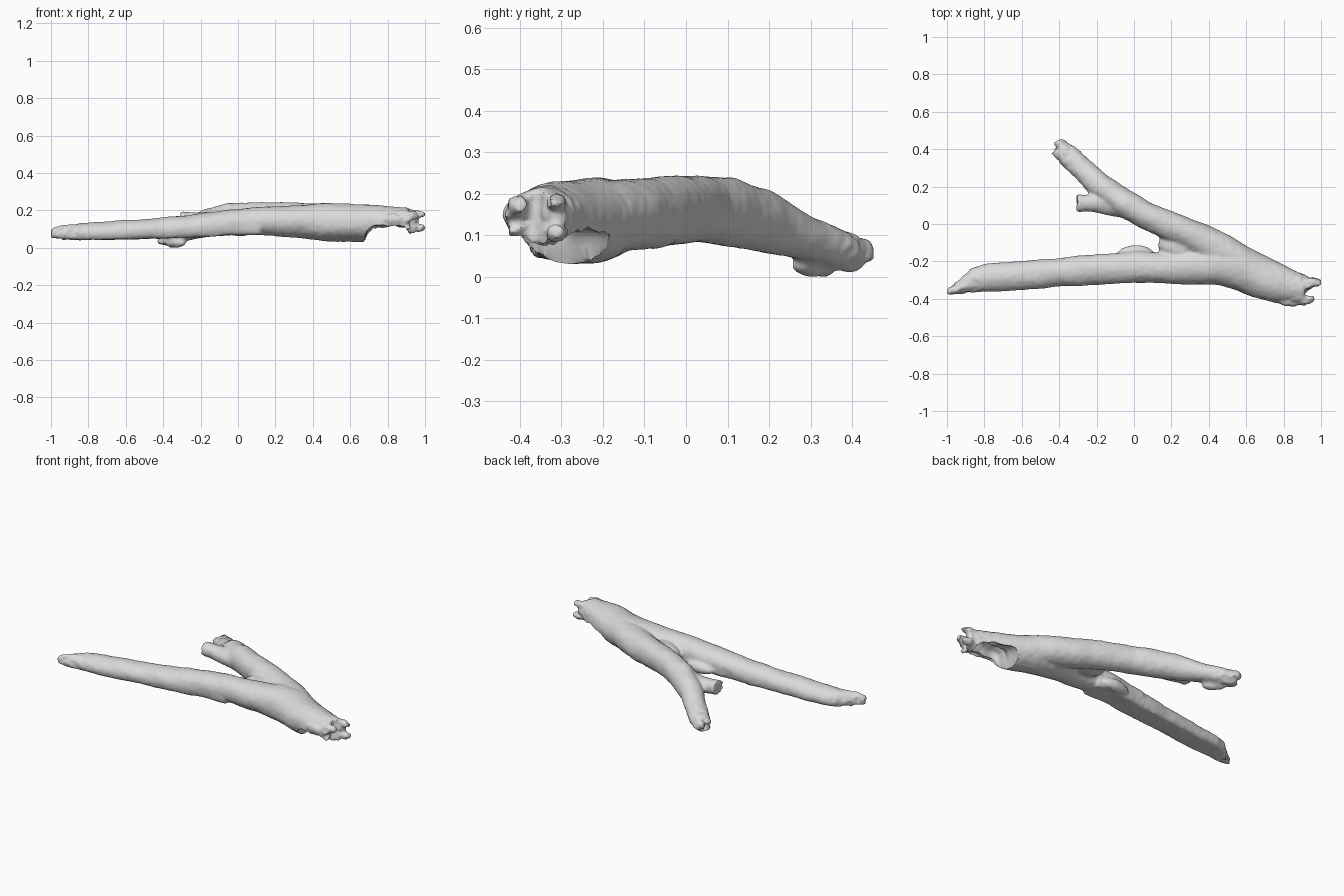
import bpy, bmesh, math, random
from mathutils import Vector, Matrix, noise

random.seed(4)
cube = bpy.data.objects.get("Cube")
if cube:
    bpy.data.objects.remove(cube, do_unlink=True)

wood = bpy.data.materials.new("pale grey wood")
wood.use_nodes = True
colour = (0.7, 0.7, 0.7, 1)
wood.diffuse_color = colour
wood.node_tree.nodes["Principled BSDF"].inputs["Base Color"].default_value = colour

SIDES = 28


def limb(bm, sections, flat=1.0, ragged=(0, 0)):
    """Loft rings (x, y, z, width, height) along a path; flat < 1 planes off the underside."""
    centres = [Vector(s[:3]) for s in sections]
    rings = []
    last = len(sections) - 1
    for i, (x, y, z, w, h) in enumerate(sections):
        along = centres[min(i + 1, last)] - centres[max(i - 1, 0)]
        along.z = 0
        along.normalize()
        side = Vector((-along.y, along.x, 0))
        rag = ragged[0] if i == 0 else ragged[1] if i == last else 0
        ring = []
        for k in range(SIDES):
            a = 2 * math.pi * k / SIDES
            up = (max(math.sin(a), -flat) + (1 - flat) / -2) * 2 / (1 + flat)
            p = centres[i] + side * (math.cos(a) * w / 2) + Vector((0, 0, up * h / 2))
            ring.append(bm.verts.new(p + along * random.uniform(-rag, rag)))
        rings.append(ring)
    for a, b in zip(rings, rings[1:]):
        for k in range(SIDES):
            n = (k + 1) % SIDES
            bm.faces.new((a[k], a[n], b[n], b[k]))
    # fan caps, slightly sunken where the wood is broken
    for ring, centre, inner, rag in ((rings[0], centres[0], centres[1], ragged[0]),
                                     (rings[-1], centres[-1], centres[-2], ragged[1])):
        tip = bm.verts.new(centre + (inner - centre).normalized() * rag)
        for k in range(SIDES):
            bm.faces.new((ring[k], ring[(k + 1) % SIDES], tip))


def lump(bm, centre, size, turn=0):
    m = Matrix.Translation(centre) @ Matrix.Rotation(turn, 4, 'Z') @ Matrix.Diagonal((*size, 1))
    bmesh.ops.create_icosphere(bm, subdivisions=3, radius=1, matrix=m)


def dome(p, centre, size):
    """Height of a blunt domed hollow above point p, or 0 outside it."""
    d = 1 - ((p.x - centre[0]) / size[0]) ** 4 - ((p.y - centre[1]) / size[1]) ** 4
    return centre[2] + size[2] * math.sqrt(d) if d > 0 else 0


bm = bmesh.new()
# trunk running into the long branch
limb(bm, [(0.93, -0.365, 0.15, 0.145, 0.13), (0.87, -0.347, 0.145, 0.175, 0.16),
          (0.78, -0.322, 0.14, 0.205, 0.19), (0.68, -0.284, 0.14, 0.227, 0.2),
          (0.57, -0.237, 0.142, 0.24, 0.205), (0.45, -0.215, 0.145, 0.225, 0.205),
          (0.33, -0.225, 0.148, 0.19, 0.18), (0.2, -0.235, 0.15, 0.17, 0.16),
          (0, -0.23, 0.147, 0.165, 0.14), (-0.2, -0.24, 0.13, 0.16, 0.125)], ragged=(0.025, 0))
limb(bm, [(0.12, -0.232, 0.148, 0.165, 0.145), (0, -0.229, 0.147, 0.167, 0.14),
          (-0.2, -0.244, 0.128, 0.162, 0.125), (-0.4, -0.258, 0.115, 0.155, 0.112),
          (-0.6, -0.276, 0.104, 0.155, 0.1), (-0.79, -0.288, 0.095, 0.152, 0.09),
          (-0.85, -0.3, 0.092, 0.135, 0.085), (-0.89, -0.322, 0.091, 0.095, 0.08),
          (-0.95, -0.348, 0.09, 0.06, 0.07), (-0.997, -0.364, 0.09, 0.028, 0.05)],
     flat=0.6)
# rear branch
limb(bm, [(0.62, -0.24, 0.15, 0.18, 0.16), (0.48, -0.155, 0.155, 0.2, 0.175),
          (0.34, -0.075, 0.162, 0.175, 0.17), (0.2, -0.012, 0.17, 0.155, 0.165),
          (0.06, 0.045, 0.17, 0.15, 0.16), (-0.06, 0.115, 0.162, 0.15, 0.165),
          (-0.18, 0.2, 0.137, 0.14, 0.145), (-0.27, 0.29, 0.1, 0.125, 0.115),
          (-0.35, 0.365, 0.073, 0.118, 0.1), (-0.41, 0.41, 0.06, 0.095, 0.08)],
     ragged=(0, 0.015))
# snapped side stub
limb(bm, [(-0.07, 0.1, 0.15, 0.13, 0.11), (-0.2, 0.112, 0.15, 0.1, 0.095),
          (-0.26, 0.112, 0.155, 0.09, 0.085), (-0.308, 0.112, 0.16, 0.1, 0.085)],
     ragged=(0, 0.01))
# bark knob and webbing in the fork
lump(bm, (0.01, -0.15, 0.105), (0.095, 0.036, 0.035))
lump(bm, (0.24, -0.125, 0.15), (0.115, 0.08, 0.062), -0.3)
# broken slivers at the rear tip
lump(bm, (-0.335, 0.31, 0.035), (0.075, 0.03, 0.026), -0.75)
lump(bm, (-0.4, 0.425, 0.068), (0.03, 0.024, 0.025), -0.75)
lump(bm, (-0.405, 0.37, 0.045), (0.03, 0.022, 0.026), -0.75)
# splinters at the trunk end
lump(bm, (0.94, -0.315, 0.187), (0.068, 0.024, 0.02), -0.05)
lump(bm, (0.95, -0.315, 0.115), (0.058, 0.028, 0.022), 0.15)
lump(bm, (0.91, -0.32, 0.155), (0.05, 0.03, 0.05))
lump(bm, (0.915, -0.405, 0.18), (0.055, 0.024, 0.025), 0.1)
lump(bm, (0.83, -0.42, 0.16), (0.06, 0.022, 0.03), -0.1)
bmesh.ops.recalc_face_normals(bm, faces=bm.faces)
mesh = bpy.data.meshes.new("branch_parts")
bm.to_mesh(mesh)
bm.free()
mesh.materials.append(wood)
parts = bpy.data.objects.new("branch_parts", mesh)
bpy.context.collection.objects.link(parts)

# fuse everything into one skin
remesh = parts.modifiers.new("fuse", 'REMESH')
remesh.mode = 'VOXEL'
remesh.voxel_size = 0.009
relax = parts.modifiers.new("relax", 'SMOOTH')
relax.iterations = 4
deps = bpy.context.evaluated_depsgraph_get()
skin = bpy.data.meshes.new_from_object(parts.evaluated_get(deps))
branch = bpy.data.objects.new("forked_branch", skin)
bpy.context.collection.objects.link(branch)
bpy.data.objects.remove(parts, do_unlink=True)

ends = [Vector((0.97, -0.36, 0.13)), Vector((-0.42, 0.42, 0.04)), Vector((-0.97, -0.34, 0.08))]
for v in skin.vertices:
    p = v.co.copy()
    # rotted hollow pressed up into the underside of the trunk end
    roof = max(dome(p, (0.8, -0.35, 0.03), (0.125, 0.22, 0.1)),
               dome(p, (0.8, -0.332, 0.1), (0.11, 0.06, 0.075)))
    if p.z < roof:
        p.z = roof + noise.noise(p * 20) * 0.012
    # gentle bark undulation, rougher on the broken ends
    near = max(0, 1 - min((p - e).length for e in ends) / 0.2)
    v.co = (p + noise.noise_vector(p * 9) * 0.005
            + noise.noise_vector(p * 38) * (0.0015 + 0.008 * near))

# rest on the ground
low = min(v.co.z for v in skin.vertices)
skin.transform(Matrix.Translation((0, 0, -low)))
bpy.context.view_layer.objects.active = branch
branch.select_set(True)
bpy.ops.object.shade_smooth_by_angle(angle=math.radians(40))
